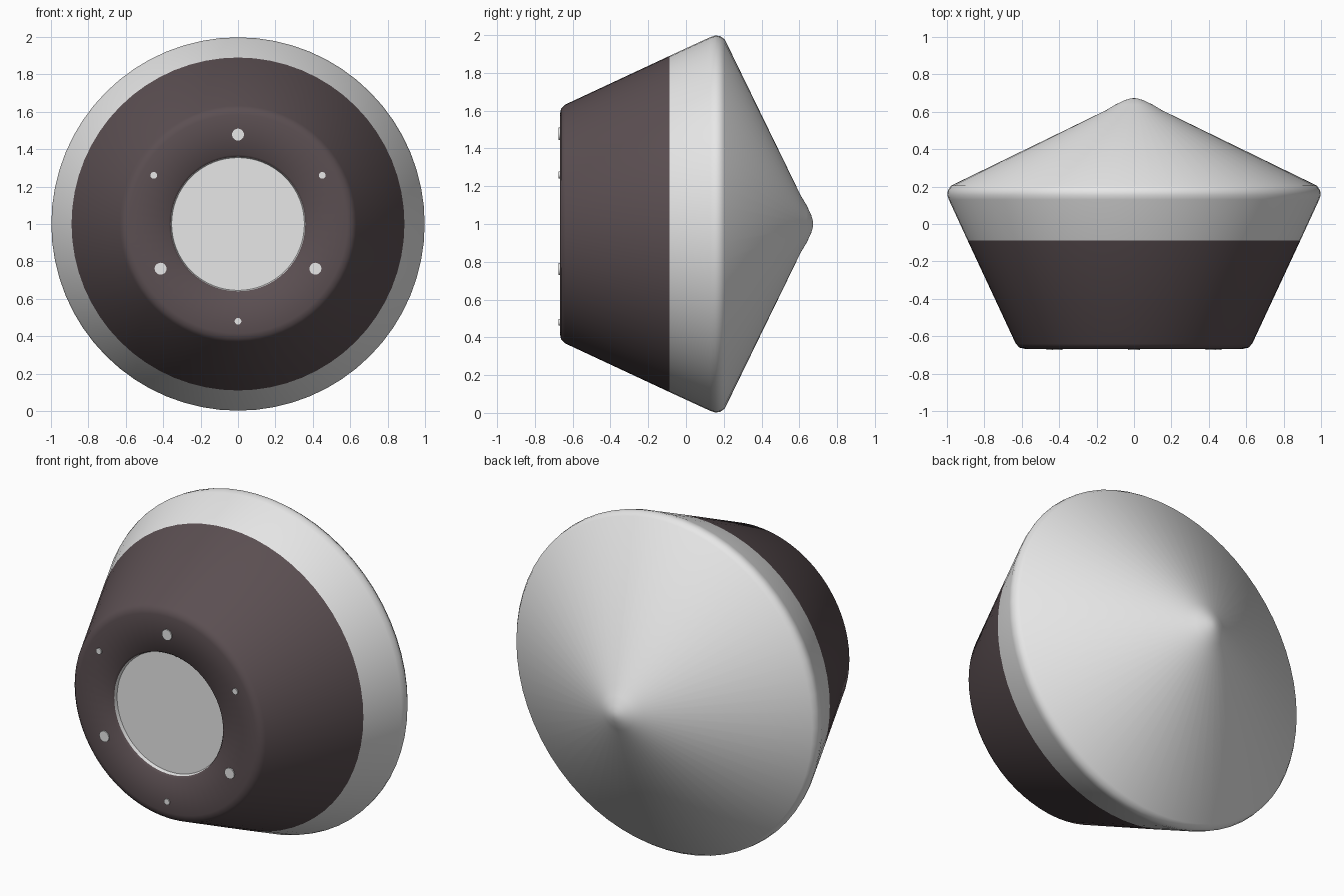
import bpy, bmesh
from math import sin, cos, tau, radians
from mathutils import Matrix

if "Cube" in bpy.data.objects:
    bpy.data.objects.remove(bpy.data.objects["Cube"])

SEGMENTS = 64
AXIS_Z = 1.0


def material(name, rgb):
    m = bpy.data.materials.new(name)
    m.use_nodes = True
    m.diffuse_color = (*rgb, 1)
    m.node_tree.nodes["Principled BSDF"].inputs["Base Color"].default_value = (*rgb, 1)
    return m


light_grey = material("light grey", (0.8, 0.8, 0.8))
dark_brown = material("dark brown", (0.105, 0.078, 0.084))


def finish(name, bm, mat, angle):
    bmesh.ops.recalc_face_normals(bm, faces=bm.faces)
    mesh = bpy.data.meshes.new(name)
    bm.to_mesh(mesh)
    bm.free()
    mesh.materials.append(mat)
    obj = bpy.data.objects.new(name, mesh)
    bpy.context.collection.objects.link(obj)
    bpy.ops.object.select_all(action="DESELECT")
    obj.select_set(True)
    bpy.context.view_layer.objects.active = obj
    bpy.ops.object.shade_smooth_by_angle(angle=radians(angle))
    return obj


def lathe(name, profile, mat, angle=70):
    """Revolve (radius, y) points about the front-to-back axis."""
    bm = bmesh.new()
    rings = []
    for r, y in profile:
        count = SEGMENTS if r > 0 else 1
        rings.append([bm.verts.new((r * sin(tau * i / SEGMENTS), y,
                                    AXIS_Z + r * cos(tau * i / SEGMENTS)))
                      for i in range(count)])
    for a, b in zip(rings, rings[1:]):
        for i in range(SEGMENTS):
            j = (i + 1) % SEGMENTS
            if len(a) == 1:
                bm.faces.new((a[0], b[j], b[i]))
            elif len(b) == 1:
                bm.faces.new((a[i], a[j], b[0]))
            else:
                bm.faces.new((a[i], a[j], b[j], b[i]))
    return finish(name, bm, mat, angle)


# Dark front shell: rounded nose ring and flared cone
lathe("front_shell", [(0.36, -0.655), (0.37, -0.667), (0.585, -0.667), (0.612, -0.661),
                      (0.632, -0.64), (0.89, -0.087)], dark_brown)

# Light rear shell: rim band and shallow cone with a blunt tip
lathe("rear_shell", [(0.89, -0.087), (0.99, 0.13), (0.998, 0.155), (0.995, 0.18),
                     (0.978, 0.205), (0.15, 0.608), (0.1, 0.638), (0.05, 0.662),
                     (0.02, 0.671), (0, 0.673)], light_grey)

# Recessed round hatch in the nose
lathe("nose_hatch", [(0.36, -0.655), (0.355, -0.635), (0, -0.635)], light_grey, 30)


# Two alternating sets of three studs around the hatch
def stud(name, radius, distance, turn):
    bm = bmesh.new()
    place = Matrix.Translation((distance * sin(turn), -0.668, AXIS_Z + distance * cos(turn)))
    bmesh.ops.create_cone(bm, cap_ends=True, segments=20, radius1=radius, radius2=radius,
                          depth=0.012, matrix=place @ Matrix.Rotation(tau / 4, 4, "X"))
    finish(name, bm, light_grey, 30)


for i in range(3):
    stud(f"large_stud_{i + 1}", 0.032, 0.478, tau * i / 3)
    stud(f"small_stud_{i + 1}", 0.018, 0.52, tau * (i + 0.5) / 3)
